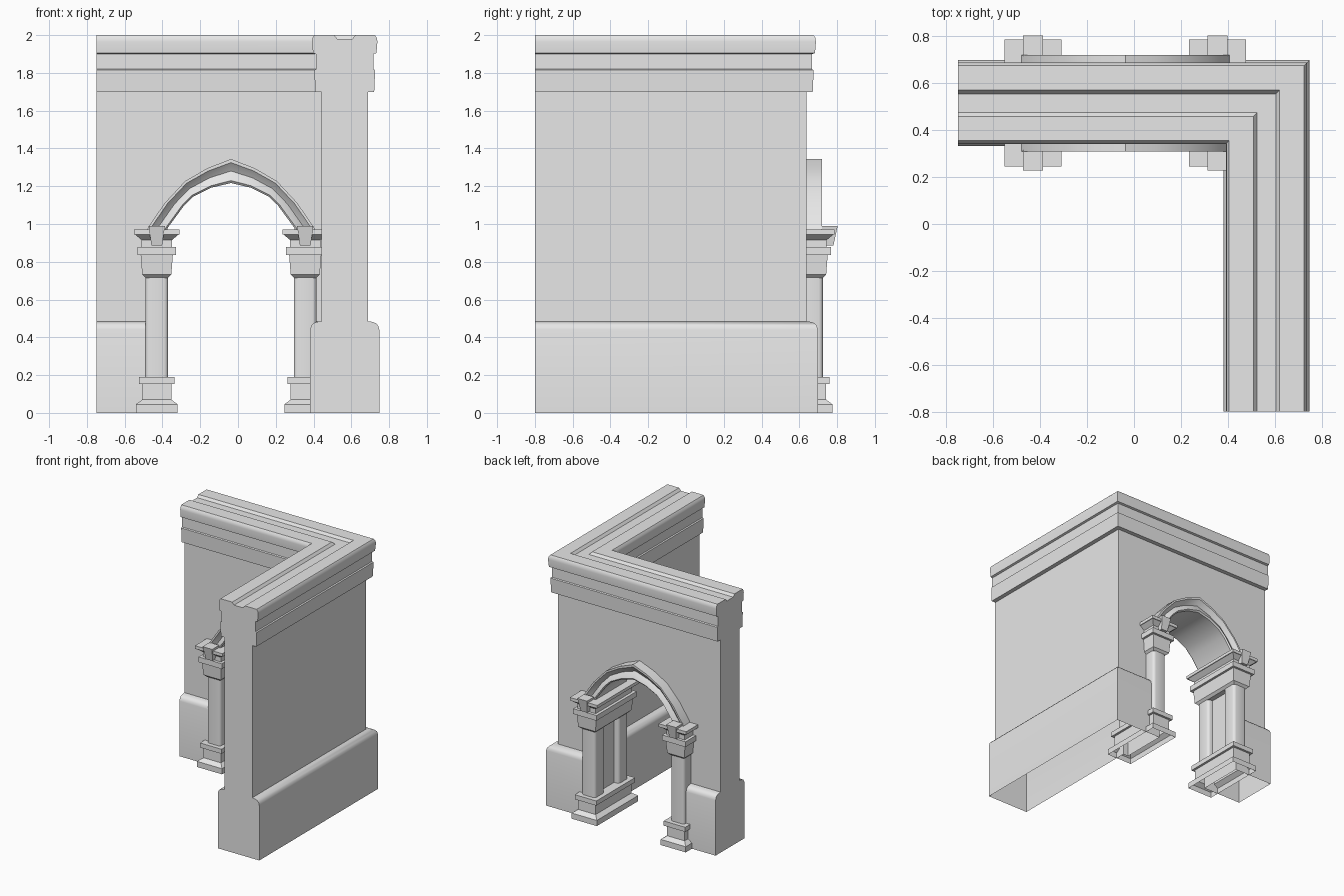
import bpy, bmesh, math
from mathutils import Vector

cube = bpy.data.objects.get("Cube")
if cube:
    bpy.data.objects.remove(cube, do_unlink=True)

CX, CY = 0.565, 0.515      # centre lines of the two wall arms
MID = -0.037               # centre of the archway
PIER = 0.393               # pier distance from the archway centre
HALF_WALL = 0.122

stone = bpy.data.materials.new("grey_stone")
stone.use_nodes = True
GREY = (0.8, 0.8, 0.8, 1)
stone.diffuse_color = GREY
stone.node_tree.nodes["Principled BSDF"].inputs["Base Color"].default_value = GREY


def loft(name, rings, caps=(True, True), smooth=True):
    """Join closed rings of points into one skin."""
    bm = bmesh.new()
    rows = [[bm.verts.new(p) for p in ring] for ring in rings]
    for a, b in zip(rows, rows[1:]):
        n = len(a)
        for i in range(n):
            bm.faces.new((a[i], a[(i + 1) % n], b[(i + 1) % n], b[i]))
    if caps[0]:
        bm.faces.new(rows[0][::-1])
    if caps[1]:
        bm.faces.new(rows[-1])
    bmesh.ops.recalc_face_normals(bm, faces=bm.faces)
    mesh = bpy.data.meshes.new(name)
    bm.to_mesh(mesh)
    bm.free()
    obj = bpy.data.objects.new(name, mesh)
    bpy.context.collection.objects.link(obj)
    mesh.materials.append(stone)
    if smooth:
        smooth_object(obj)
    return obj


def smooth_object(obj):
    bpy.ops.object.select_all(action='DESELECT')
    obj.select_set(True)
    bpy.context.view_layer.objects.active = obj
    bpy.ops.object.shade_smooth_by_angle(angle=math.radians(35))


# Wall: plinth, face and cornice swept round the corner
half = [(0.183, 0), (0.183, 0.44), (0.178, 0.46), (0.165, 0.475), (0.145, 0.482),
        (HALF_WALL, 0.485), (HALF_WALL, 1.70), (0.156, 1.70), (0.161, 1.815),
        (0.152, 1.82), (0.152, 1.90), (0.168, 1.905), (0.173, 1.965),
        (0.170, 1.985), (0.160, 2.0), (0.056, 2.0), (0.04, 1.98)]
profile = half + [(-d, z) for d, z in reversed(half)]
wall = loft("corner_wall", [
    [(-0.75, CY + d, z) for d, z in profile],
    [(CX + d, CY + d, z) for d, z in profile],
    [(CX + d, -0.8, z) for d, z in profile]], smooth=False)

# Archway curve: inner and outer points from springing to crown
inner = [(0.345, 0.93), (0.335, 0.98), (0.247, 1.10), (0.155, 1.175), (0, 1.217)]
outer = [(0.455, 0.93), (0.44, 0.98), (0.352, 1.11), (0.242, 1.228), (0.124, 1.296), (0, 1.344)]
inner.insert(3, (0.20, 1.145))
inner[4] = (0.105, 1.192)


def both_sides(points):
    return [(MID - x, z) for x, z in points] + [(MID + x, z) for x, z in points[-2::-1]]


# Opening through the wall
JAMB = 0.375
opening = [(MID - JAMB, -0.1), (MID - JAMB, 0.93)] + both_sides(inner) + \
          [(MID + JAMB, 0.93), (MID + JAMB, -0.1)]
cutter = loft("opening_cutter", [[(x, y, z) for x, z in opening] for y in (CY - 0.4, CY + 0.4)],
              smooth=False)
# keep the cutter clear of the front arm
for v in cutter.data.vertices:
    v.co.y = CY + (0.25 if v.co.y > CY else -0.25)
cut = wall.modifiers.new("opening", 'BOOLEAN')
cut.operation = 'DIFFERENCE'
cut.solver = 'EXACT'
cut.object = cutter
bpy.context.view_layer.objects.active = wall
bpy.ops.object.modifier_apply(modifier=cut.name)
bpy.data.objects.remove(cutter, do_unlink=True)

# The wall is open underneath
bm = bmesh.new()
bm.from_mesh(wall.data)
under = [f for f in bm.faces if f.calc_center_median().z < 0.001]
bmesh.ops.delete(bm, geom=under, context='FACES')
bm.to_mesh(wall.data)
bm.free()
smooth_object(wall)

# Hollowed arch moulding on both wall faces
section = [(0, HALF_WALL), (0, 0.19), (0.1, 0.2), (0.3, 0.19), (0.5, 0.175),
           (0.7, 0.19), (0.85, 0.205), (1, 0.205), (1, HALF_WALL)]
for label, side in (("back", 1), ("inner", -1)):
    rings = []
    for a, b in zip(both_sides(inner), both_sides(outer)):
        a, b = Vector(a), Vector(b)
        rings.append([(p.x, CY + side * y, p.y) for t, y in section for p in [a.lerp(b, t)]])
    loft(label + "_arch_moulding", rings)


def stepped_block(name, x, levels, caps):
    """Rectangular moulding wrapping the full wall thickness."""
    rings = []
    for h, z in levels:
        k = h + 0.15
        rings.append([(x - h, CY - k, z), (x + h, CY - k, z), (x + h, CY + k, z), (x - h, CY + k, z)])
    loft(name, rings, caps, smooth=False)


def shaft(name, x, y):
    """Square column with rounded corners."""
    r, c = 0.06, 0.022
    ring = []
    for i, (sx, sy) in enumerate(((1, 1), (-1, 1), (-1, -1), (1, -1))):
        for j in range(4):
            a = math.radians(90 * i + 30 * j)
            ring.append((x + sx * (r - c) + c * math.cos(a), y + sy * (r - c) + c * math.sin(a)))
    loft(name, [[(px, py, z) for px, py in ring] for z in (0.16, 0.74)])


base = [(0.111, 0), (0.111, 0.045), (0.077, 0.07), (0.077, 0.153), (0.095, 0.153), (0.095, 0.19),
        (0.05, 0.19)]
capital = [(0.058, 0.714), (0.077, 0.732), (0.085, 0.836), (0.103, 0.836), (0.103, 0.878),
           (0.08, 0.878), (0.08, 0.915), (0.116, 0.945), (0.121, 0.945), (0.121, 0.97)]

for label, s in (("right", -1), ("left", 1)):
    x = MID + s * PIER
    stepped_block(label + "_pier_base", x, base, (False, True))
    stepped_block(label + "_pier_capital", x, capital, (True, True))
    for face, side in (("back", 1), ("inner", -1)):
        shaft(f"{label}_{face}_column", x, CY + side * 0.15)
        # tapered block at the foot of the arch
        rings = []
        for w, near, far, z in ((0.028, 0.2, 0.265, 0.885), (0.043, 0.2, 0.288, 0.99)):
            rings.append([(x + i * w, CY + side * y, z)
                          for i, y in ((-1, near), (1, near), (1, far), (-1, far))])
        loft(f"{label}_{face}_arch_block", rings, smooth=False)
